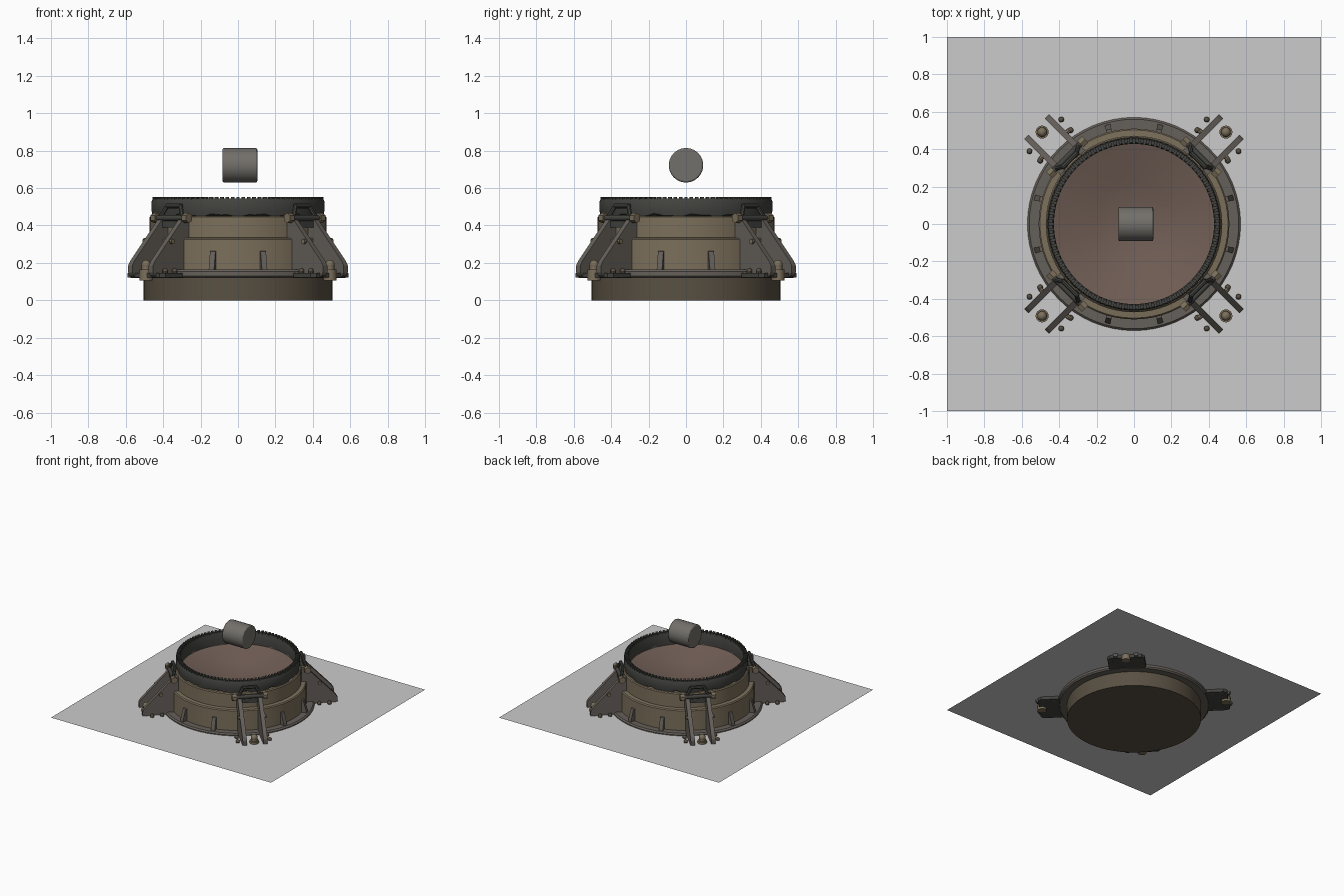
import bpy, bmesh, math
from mathutils import Matrix, Vector

if "Cube" in bpy.data.objects:
    bpy.data.objects.remove(bpy.data.objects["Cube"])


def mat(name, r, g, b):
    m = bpy.data.materials.new(name)
    m.diffuse_color = (r, g, b, 1)
    m.use_nodes = True
    m.node_tree.nodes["Principled BSDF"].inputs["Base Color"].default_value = m.diffuse_color
    return m


TAN = mat("tan_metal", 0.20, 0.16, 0.105)
BROWN = mat("brown_metal", 0.10, 0.08, 0.055)
RUST = mat("rusty_inside", 0.16, 0.11, 0.09)
DARK = mat("dark_iron", 0.055, 0.055, 0.05)
STEEL = mat("worn_steel", 0.13, 0.115, 0.10)
TUBE = mat("tube_grey", 0.17, 0.16, 0.145)


def finish(name, bm, material=None, smooth=True):
    bmesh.ops.recalc_face_normals(bm, faces=bm.faces)
    me = bpy.data.meshes.new(name)
    bm.to_mesh(me)
    bm.free()
    ob = bpy.data.objects.new(name, me)
    bpy.context.collection.objects.link(ob)
    if material:
        me.materials.append(material)
    if smooth:
        bpy.ops.object.select_all(action='DESELECT')
        bpy.context.view_layer.objects.active = ob
        ob.select_set(True)
        bpy.ops.object.shade_smooth_by_angle(angle=math.radians(35))
    return ob


def lathe(name, profile, material, seg=64, closed=False):
    bm = bmesh.new()
    rings = []
    for r, z in profile:
        if r == 0:
            rings.append([bm.verts.new((0, 0, z))] * seg)
        else:
            rings.append([bm.verts.new((r * math.cos(2 * math.pi * i / seg),
                                        r * math.sin(2 * math.pi * i / seg), z)) for i in range(seg)])
    pairs = list(zip(rings, rings[1:])) + ([(rings[-1], rings[0])] if closed else [])
    for a, b in pairs:
        for i in range(seg):
            j = (i + 1) % seg
            bm.faces.new(list(dict.fromkeys((a[i], a[j], b[j], b[i]))))
    return finish(name, bm, material)


def box(bm, lo, hi, m=Matrix()):
    lo, hi = Vector(lo), Vector(hi)
    s = hi - lo
    bmesh.ops.create_cube(bm, size=1, matrix=m @ Matrix.Translation((lo + hi) / 2) @ Matrix.Diagonal((*s, 1)))


def rod(bm, a, b, r, seg=12, m=Matrix()):
    a, b = Vector(a), Vector(b)
    rot = (b - a).to_track_quat('Z', 'Y').to_matrix().to_4x4()
    bmesh.ops.create_cone(bm, cap_ends=True, segments=seg, radius1=r, radius2=r, depth=(b - a).length,
                          matrix=m @ Matrix.Translation((a + b) / 2) @ rot)


def prism(bm, pts, y0, y1, m=Matrix()):
    a = [bm.verts.new(m @ Vector((r, y0, z))) for r, z in pts]
    b = [bm.verts.new(m @ Vector((r, y1, z))) for r, z in pts]
    bm.faces.new(a)
    bm.faces.new(b[::-1])
    for i in range(len(a)):
        j = (i + 1) % len(a)
        bm.faces.new((a[i], a[j], b[j], b[i]))


def ball(bm, c, r, m=Matrix()):
    bmesh.ops.create_uvsphere(bm, u_segments=12, v_segments=8, radius=r, matrix=m @ Matrix.Translation(c))


def turn(deg):
    return Matrix.Rotation(math.radians(deg), 4, 'Z')


# ground sheet
bm = bmesh.new()
bmesh.ops.create_grid(bm, x_segments=1, y_segments=1, size=1, matrix=Matrix.Translation((0, 0, 0.148)))
finish("ground_sheet", bm, None, False)

# sunken base, flange, stepped drum and dished inside
lathe("base", [(0, 0), (0.505, 0), (0.505, 0.125)], BROWN)
lathe("flange", [(0.50, 0.12), (0.56, 0.12), (0.57, 0.13), (0.57, 0.155), (0.56, 0.165), (0.50, 0.165)], STEEL)
lathe("drum", [(0.51, 0.16), (0.51, 0.325), (0.503, 0.333), (0.472, 0.335), (0.472, 0.445), (0.465, 0.452),
               (0.435, 0.452)], TAN)
lathe("inner_dish", [(0.435, 0.452), (0.43, 0.44), (0.22, 0.38), (0, 0.33)], RUST)

# iron ring with an uneven lower edge
ring = lathe("top_ring", [(0.43, 0.44), (0.458, 0.455), (0.462, 0.48), (0.462, 0.53), (0.455, 0.543),
                          (0.435, 0.543), (0.428, 0.53)], DARK, 96, True)
for v in ring.data.vertices:
    if v.co.z < 0.46:
        a = math.atan2(v.co.y, v.co.x)
        v.co.z += 0.006 * math.sin(13 * a) + 0.004 * math.sin(29 * a)

# teeth around the ring
bm = bmesh.new()
for i in range(96):
    box(bm, (0.428, -0.008, 0.535), (0.458, 0.008, 0.553), turn(i * 3.75))
finish("ring_teeth", bm, DARK, False)

# small gusset ribs on the flange
bm = bmesh.new()
for q in range(4):
    for d in (-15, 15):
        prism(bm, [(0.50, 0.16), (0.55, 0.16), (0.545, 0.185), (0.522, 0.262), (0.50, 0.265)],
              -0.015, 0.015, turn(q * 90 + d))
finish("flange_ribs", bm, STEEL, False)

# four diagonal brackets
plates, feet, bolts, clamps, pins = [bmesh.new() for _ in range(5)]
for q in range(4):
    m = turn(45 + 90 * q)
    for s in (-1, 1):
        # side plate
        prism(plates, [(0.465, 0.14), (0.70, 0.125), (0.725, 0.13), (0.737, 0.15), (0.737, 0.185), (0.722, 0.21),
                       (0.51, 0.435), (0.49, 0.45), (0.465, 0.45)], s * 0.078 - 0.016, s * 0.078 + 0.016, m)
        # anchor bolts through the ground
        for r, t in ((0.67, 0.12), (0.594, 0.115)):
            rod(bolts, (r, s * t, 0.12), (r, s * t, 0.158), 0.015, 10, m)
            ball(bolts, (r, s * t, 0.157), 0.015, m)
        # clamp axle knobs and handle legs
        rod(pins, (0.505, s * 0.10, 0.44), (0.505, s * 0.135, 0.44), 0.027, 6, m)
        rod(pins, (0.60, s * 0.09, 0.315), (0.60, s * 0.11, 0.315), 0.014, 8, m)
        rod(clamps, (0.505, s * 0.085, 0.44), (0.485, s * 0.05, 0.505), 0.012, 8, m)
    rod(clamps, (0.485, -0.055, 0.505), (0.485, 0.055, 0.505), 0.013, 8, m)
    rod(clamps, (0.505, -0.125, 0.44), (0.505, 0.125, 0.44), 0.015, 12, m)
    box(clamps, (0.46, -0.065, 0.39), (0.51, 0.065, 0.425), m)
    # buried foot pad with rounded corners
    foot = [(0.56, -0.14), (0.69, -0.14), (0.715, -0.12), (0.715, 0.12), (0.69, 0.14), (0.56, 0.14),
            (0.54, 0.12), (0.54, -0.12)]
    a = [feet.verts.new(m @ Vector((x, y, 0.122))) for x, y in foot]
    b = [feet.verts.new(m @ Vector((x, y, 0.146))) for x, y in foot]
    feet.faces.new(a[::-1])
    feet.faces.new(b)
    for i in range(8):
        feet.faces.new((a[i], a[(i + 1) % 8], b[(i + 1) % 8], b[i]))
    # large anchor pin between the plates
    rod(pins, (0.695, 0, 0.105), (0.695, 0, 0.165), 0.035, 14, m)
    rod(pins, (0.695, 0, 0.16), (0.695, 0, 0.195), 0.024, 14, m)
    ball(pins, (0.695, 0, 0.19), 0.026, m)
finish("bracket_plates", plates, STEEL, False)
finish("bracket_feet", feet, DARK, False)
finish("anchor_bolts", bolts, BROWN)
finish("ring_clamps", clamps, DARK)
finish("bracket_pins", pins, TAN)

# floating tube above the dish
bm = bmesh.new()
rod(bm, (-0.083, 0, 0.722), (0.103, 0, 0.722), 0.092, 48)
tube = finish("floating_tube", bm, TUBE)
bev = tube.modifiers.new("edge_bevel", 'BEVEL')
bev.width = 0.008
bev.segments = 2
bev.limit_method = 'ANGLE'
